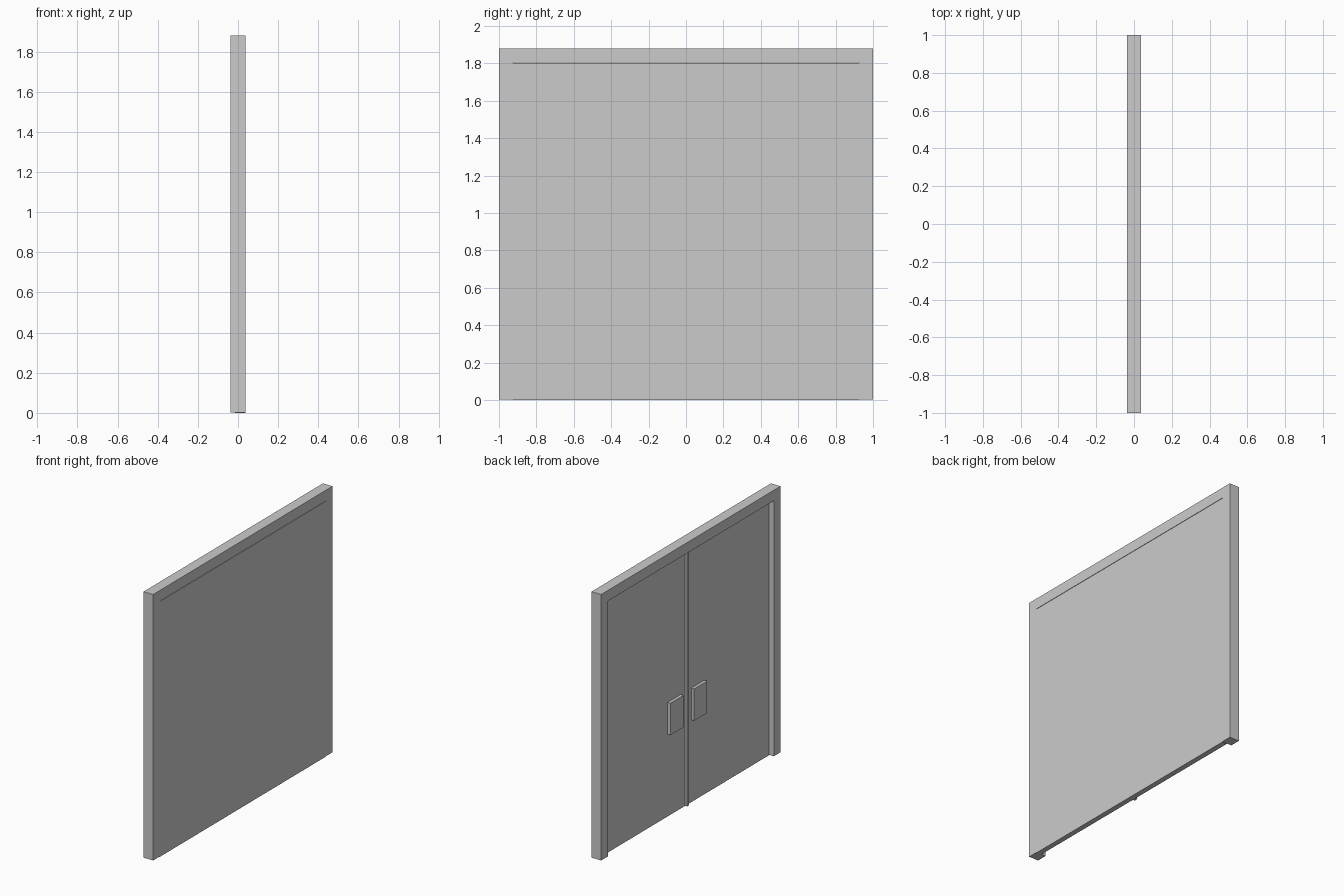
import bpy, bmesh

if "Cube" in bpy.data.objects:
    bpy.data.objects.remove(bpy.data.objects["Cube"])

HALF_T = 0.0375      # half frame thickness
JAMB = 0.075         # frame face width
HEIGHT = 1.88
GAP = 0.003          # clearance under the header


def finish(name, bm):
    bmesh.ops.recalc_face_normals(bm, faces=bm.faces)
    mesh = bpy.data.meshes.new(name)
    bm.to_mesh(mesh)
    bm.free()
    obj = bpy.data.objects.new(name, mesh)
    bpy.context.collection.objects.link(obj)
    return obj


def prism(name, profile, x0, x1):
    """Extrude a (y, z) outline from x0 to x1."""
    bm = bmesh.new()
    face = bm.faces.new([bm.verts.new((x0, y, z)) for y, z in profile])
    ext = bmesh.ops.extrude_face_region(bm, geom=[face])
    verts = [g for g in ext["geom"] if isinstance(g, bmesh.types.BMVert)]
    bmesh.ops.translate(bm, verts=verts, vec=(x1 - x0, 0, 0))
    return finish(name, bm)


def slab(name, x0, x1, y0, y1, z0, z1):
    return prism(name, [(y0, z0), (y1, z0), (y1, z1), (y0, z1)], x0, x1)


# Door frame: two jambs and a header in one U-shaped outline
inner = 1 - JAMB
top = HEIGHT - JAMB
prism("door_frame",
      [(-1, GAP), (-1, HEIGHT), (1, HEIGHT), (1, GAP),
       (inner, GAP), (inner, top), (-inner, top), (-inner, GAP)],
      -HALF_T, HALF_T)

# Two leaves, flush with the +x face and recessed on the -x face
for side, s in (("left", 1), ("right", -1)):
    y0, y1 = sorted((0, s * inner))
    slab(side + "_door_leaf", 0, HALF_T, y0, y1, 0, top - GAP)

    # Flat handle plate on the recessed face
    y0, y1 = sorted((s * 0.06, s * 0.205))
    slab(side + "_handle_plate", -0.022, 0, y0, y1, 0.58, 0.805)

# Cover strip over the meeting edges
slab("centre_strip", -0.015, 0, -0.01, 0.01, 0, top - GAP)
